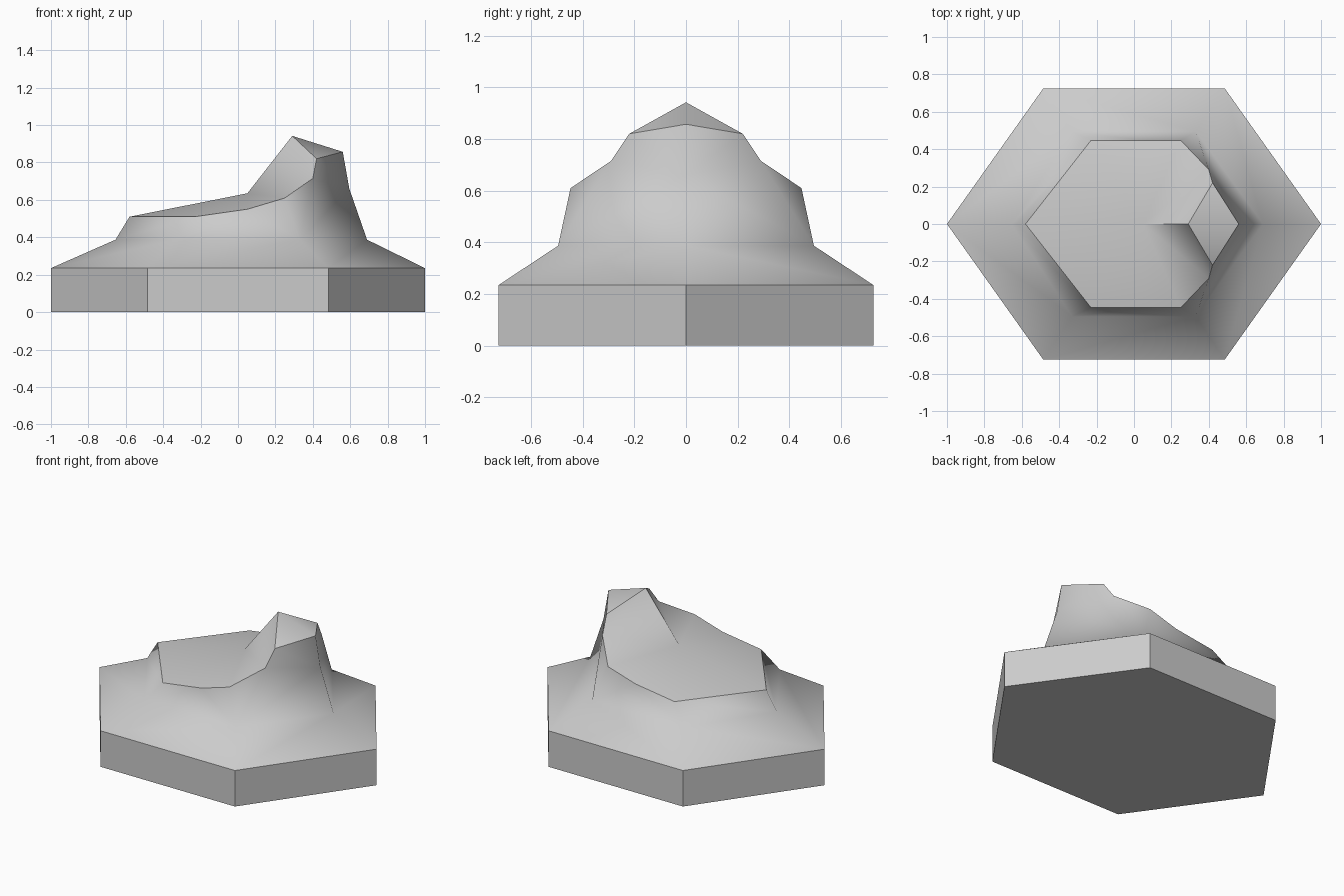
import bpy
import bmesh

cube = bpy.data.objects.get("Cube")
if cube:
    bpy.data.objects.remove(cube, do_unlink=True)

stone = bpy.data.materials.new("stone_grey")
stone.use_nodes = True
grey = (0.6, 0.6, 0.6, 1)
stone.diffuse_color = grey
stone.node_tree.nodes["Principled BSDF"].inputs["Base Color"].default_value = grey


def make_half(name, rings, faces, sharp):
    """Build the back half, then mirror it across y = 0."""
    bm = bmesh.new()
    v = {k + str(i): bm.verts.new(p) for k, ring in rings.items() for i, p in enumerate(ring)}
    for names in faces:
        bm.faces.new([v[n] for n in names.split()]).smooth = True
    bmesh.ops.recalc_face_normals(bm, faces=bm.faces[:])
    for pair in sharp:
        a, b = pair.split()
        edge = bm.edges.get((v[a], v[b]))
        if edge:
            edge.smooth = False
    mesh = bpy.data.meshes.new(name)
    bm.to_mesh(mesh)
    bm.free()
    mesh.materials.append(stone)
    obj = bpy.data.objects.new(name, mesh)
    bpy.context.collection.objects.link(obj)
    mirror = obj.modifiers.new("Mirror", "MIRROR")
    mirror.use_axis = (False, True, False)
    mirror.use_clip = True
    return obj


# Plan outlines, left to right along the back half
hexagon = [(-1, 0), (-0.485, 0.725), (0.485, 0.725), (1, 0)]
rings = {
    "floor": [(x, y, 0) for x, y in hexagon],
    "rim": [(x, y, 0.235) for x, y in hexagon],
    "foot": [(x, y, 0.387) for x, y in [(-0.655, 0), (-0.33, 0.495), (0.33, 0.495), (0.69, 0)]],
    "lip": [(-0.58, 0, 0.51), (-0.23, 0.447, 0.51), (0.05, 0.447, 0.55), (0.25, 0.447, 0.61),
            (0.40, 0.29, 0.715), (0.42, 0.22, 0.82), (0.56, 0, 0.857)],
    "ridge": [(0.05, 0, 0.635), (0.29, 0, 0.942), (0.595, 0, 0.66)],
}

# Base slab and skirt
faces = ["floor0 floor1 floor2 floor3"]
sharp = []
for i in range(3):
    faces.append(f"floor{i} floor{i+1} rim{i+1} rim{i}")
    faces.append(f"rim{i} rim{i+1} foot{i+1} foot{i}")
    sharp += [f"floor{i} floor{i+1}", f"rim{i} rim{i+1}"]
sharp += [f"floor{i} rim{i}" for i in range(4)]

# Mound walls
faces += ["foot0 foot1 lip1 lip0", "foot1 lip2 lip1", "foot1 foot2 lip2",
          "foot2 lip3 lip2", "foot2 lip4 lip3", "foot2 ridge2 lip4",
          "foot2 foot3 ridge2", "lip4 ridge2 lip5", "lip5 ridge2 lip6"]

# Sloping plateau and peak
faces += [f"ridge0 lip{i} lip{i+1}" for i in range(4)]
faces += ["ridge0 lip4 ridge1", "lip4 lip5 ridge1", "lip5 lip6 ridge1"]
sharp += [f"lip{i} lip{i+1}" for i in range(6)]
sharp += ["ridge1 lip5", "ridge0 ridge1"]

make_half("hill_tile", rings, faces, sharp)
